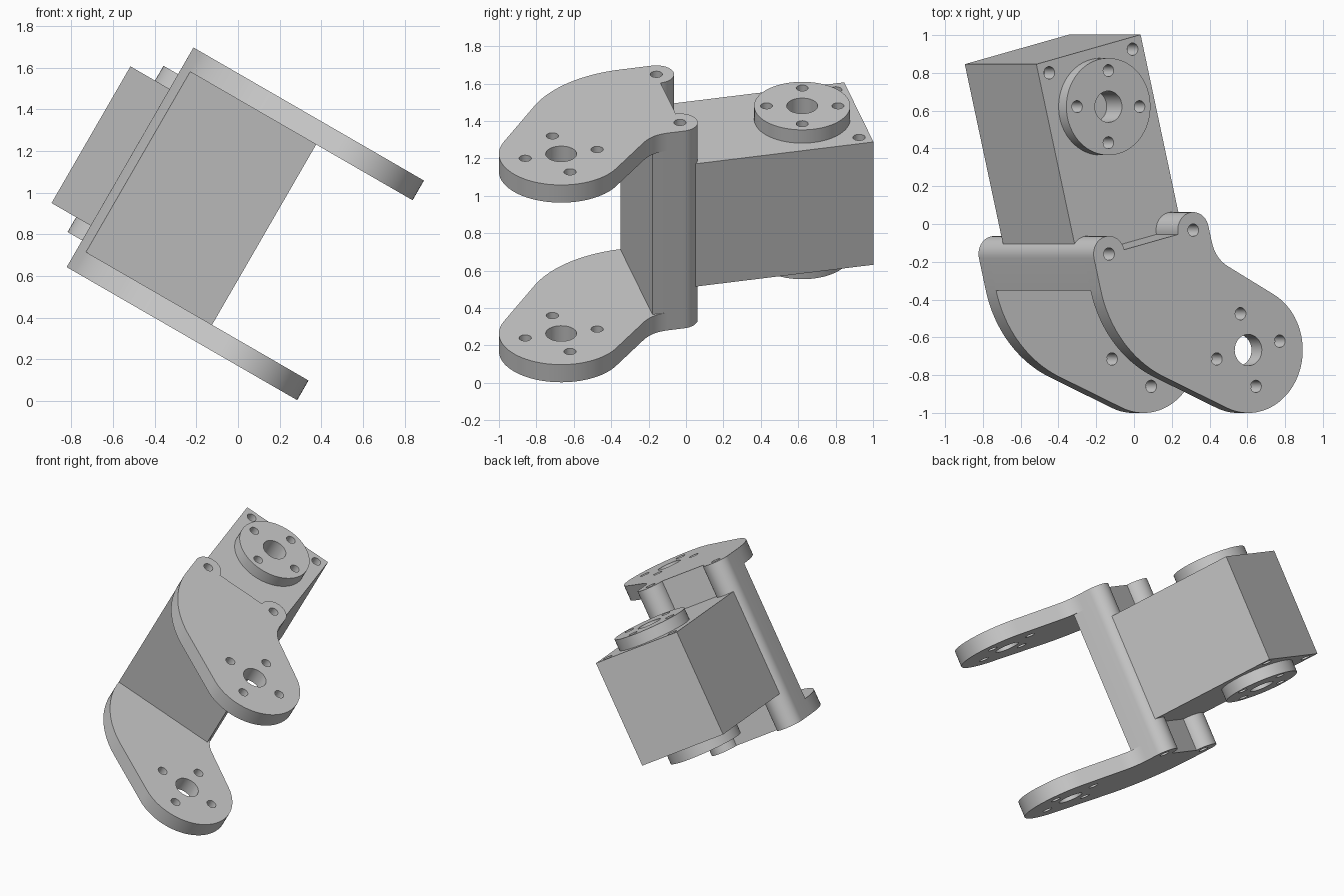
import bpy, bmesh
from math import radians, sin, cos, pi
from mathutils import Matrix, Vector

if "Cube" in bpy.data.objects:
    bpy.data.objects.remove(bpy.data.objects["Cube"])

# Whole joint is tilted 30 deg about y and turned 13.8 deg in its own plane.
# Local frame: s across the bracket, t towards the motor end, w along the hinge pins.
FRAME = (Matrix.Rotation(radians(30), 4, 'Y') @ Matrix.Rotation(radians(13.8), 4, 'Z')
         @ Matrix.Translation((-0.685, 0, 0.754)))
HALF, BOSS_S, BOSS_T, BOSS_R = 0.36, 0.265, 0.07, 0.095
FRONT_T = -0.105
PLATE_IN, PLATE_OUT = 0.5, 0.609
BOX_W, HUB_W, HUB_T = 0.379, 0.461, 0.808
ARM, ARM_R = Vector((0.44, -0.627)), 0.333


def finish(name, bm):
    bmesh.ops.recalc_face_normals(bm, faces=bm.faces)
    bm.transform(FRAME)
    me = bpy.data.meshes.new(name)
    bm.to_mesh(me)
    bm.free()
    ob = bpy.data.objects.new(name, me)
    bpy.context.collection.objects.link(ob)
    return ob


def extrude(name, pts, w0, w1):
    bm = bmesh.new()
    face = bm.faces.new([bm.verts.new((p[0], p[1], w0)) for p in pts])
    res = bmesh.ops.extrude_face_region(bm, geom=[face])
    verts = [v for v in res['geom'] if isinstance(v, bmesh.types.BMVert)]
    bmesh.ops.translate(bm, verts=verts, vec=(0, 0, w1 - w0))
    return finish(name, bm)


def arc(c, r, a0, a1, n):
    return [Vector((c[0] + r * cos(radians(a0 + (a1 - a0) * i / n)),
                    c[1] + r * sin(radians(a0 + (a1 - a0) * i / n)))) for i in range(n + 1)]


def cylinder(bm, s, t, r, w0, w1, seg=32):
    bmesh.ops.create_cone(bm, cap_ends=True, segments=seg, radius1=r, radius2=r,
                          depth=abs(w1 - w0),
                          matrix=Matrix.Translation((s, t, (w0 + w1) / 2)))


# Shared back edge with two round bosses, listed from left to right
back = (arc((-BOSS_S, BOSS_T), BOSS_R, 180, 0, 20)
        + arc((BOSS_S, BOSS_T), BOSS_R, 180, 0, 20))

# Arm plate outline: bosses, concave corner, round arm end, straight edge, long curve
end_arc = arc(ARM, ARM_R, 48.2, -126.5, 40)
slope = Vector((cos(radians(-41.8)), sin(radians(-41.8))))
corner = end_arc[0] + slope * ((HALF - end_arc[0].x) / slope.x)
q0, q2 = corner + Vector((0, 0.09)), corner + slope * 0.09
fillet = [q0 * (1 - k) ** 2 + corner * 2 * k * (1 - k) + q2 * k * k for k in [i / 8 for i in range(9)]]
R = 0.675
side_arc = arc((-HALF + R, FRONT_T), R, 233.5, 180, 28)
plate = back + fillet + end_arc + side_arc
web = back + [Vector((HALF, FRONT_T)), Vector((-HALF, FRONT_T))]

parts = [extrude("web_column", web, -PLATE_IN, PLATE_IN)]
for side, label in ((1, "upper"), (-1, "lower")):
    parts.append(extrude(label + "_arm_plate", plate, side * PLATE_IN, side * PLATE_OUT))

# Motor housing
parts.append(extrude("motor_housing", [(-0.328, BOSS_T), (0.328, BOSS_T), (0.328, 1.12), (-0.328, 1.12)],
                     -BOX_W, BOX_W))

# Round output hubs on both housing faces
for side, label in ((1, "upper"), (-1, "lower")):
    bm = bmesh.new()
    cylinder(bm, 0, HUB_T, 0.257, side * BOX_W, side * HUB_W, 64)
    parts.append(finish(label + "_hub", bm))

# Bores and screw holes, mirrored to both sides
bm = bmesh.new()
for k in (1, -1):
    cylinder(bm, ARM.x, ARM.y, 0.083, k * 0.45, k * 0.65)
    cylinder(bm, 0, HUB_T, 0.083, k * 0.30, k * 0.48)
    for i in range(4):
        a = i * pi / 2
        cylinder(bm, ARM.x + 0.198 * cos(a), ARM.y + 0.198 * sin(a), 0.033, k * 0.45, k * 0.65, 20)
        b = a - radians(13.8)
        cylinder(bm, 0.191 * cos(b), HUB_T + 0.191 * sin(b), 0.032, k * 0.34, k * 0.48, 20)
    for m in (1, -1):
        cylinder(bm, m * BOSS_S, BOSS_T, 0.033, k * 0.42, k * 0.65, 20)
        cylinder(bm, m * 0.262, 1.057, 0.033, k * 0.27, k * 0.42, 20)
cutter = finish("hole_cutter", bm)
cutter.hide_render = True

for ob in parts:
    mod = ob.modifiers.new("holes", 'BOOLEAN')
    mod.operation, mod.solver, mod.object = 'DIFFERENCE', 'EXACT', cutter
    bpy.ops.object.select_all(action='DESELECT')
    ob.select_set(True)
    bpy.context.view_layer.objects.active = ob
    bpy.ops.object.modifier_apply(modifier=mod.name)
    bpy.ops.object.shade_smooth_by_angle(angle=radians(30))
bpy.data.objects.remove(cutter)
